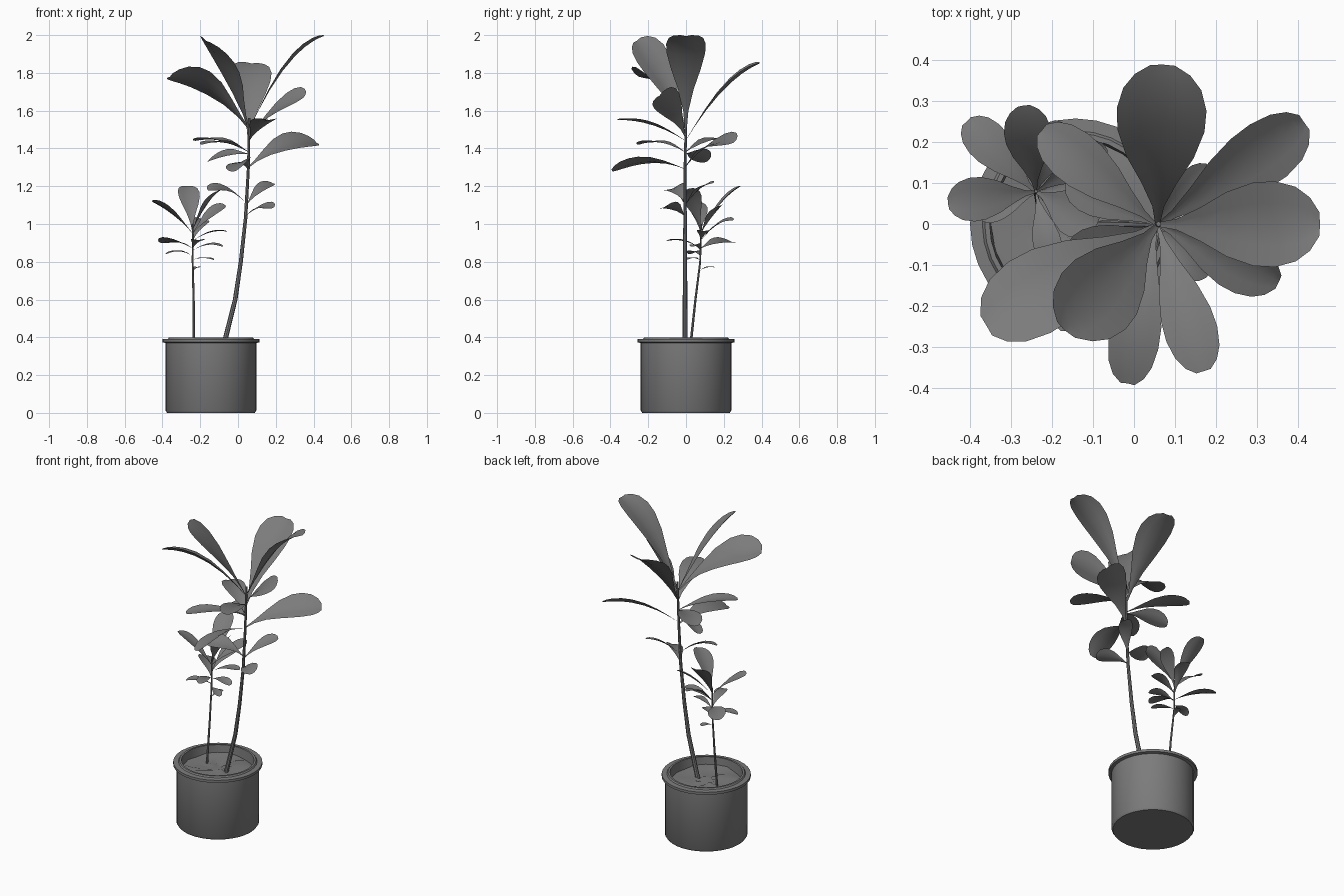
import bpy, bmesh, math, random
from mathutils import Vector

random.seed(4)
cube = bpy.data.objects.get("Cube")
if cube:
    bpy.data.objects.remove(cube)

grey = bpy.data.materials.new("dark grey")
grey.use_nodes = True
colour = (0.2, 0.2, 0.2, 1)
grey.diffuse_color = colour
grey.node_tree.nodes["Principled BSDF"].inputs["Base Color"].default_value = colour


def finish(bm, name, angle=35, normals=True):
    if normals:
        bmesh.ops.recalc_face_normals(bm, faces=bm.faces)
    mesh = bpy.data.meshes.new(name)
    bm.to_mesh(mesh)
    bm.free()
    mesh.materials.append(grey)
    obj = bpy.data.objects.new(name, mesh)
    bpy.context.collection.objects.link(obj)
    bpy.ops.object.select_all(action="DESELECT")
    obj.select_set(True)
    bpy.context.view_layer.objects.active = obj
    bpy.ops.object.shade_smooth_by_angle(angle=math.radians(angle))


def ring(bm, centre, radius, sides):
    return [bm.verts.new((centre[0] + radius * math.cos(a), centre[1] + radius * math.sin(a), centre[2]))
            for a in (math.tau * i / sides for i in range(sides))]


def bridge(bm, low, high):
    for i in range(len(low)):
        j = (i + 1) % len(low)
        bm.faces.new((low[i], low[j], high[j], high[i]))


def stacked(name, levels, sides):
    """Rings of (centre, radius) joined from first to last and capped."""
    bm = bmesh.new()
    rings = [ring(bm, c, r, sides) for c, r in levels]
    for low, high in zip(rings, rings[1:]):
        bridge(bm, low, high)
    bm.faces.new(rings[0][::-1])
    bm.faces.new(rings[-1])
    finish(bm, name)


# Pot with a projecting rim and an inner lip
POT_X = -0.143
profile = [(0.232, 0), (0.24, 0.012), (0.24, 0.37), (0.258, 0.374), (0.258, 0.39),
           (0.228, 0.392), (0.222, 0.4), (0.21, 0.4), (0.205, 0.32)]
stacked("pot", [((POT_X, 0, z), r) for r, z in profile], 32)

# Uneven soil
bm = bmesh.new()
rings = [ring(bm, (POT_X, 0, 0.345), r, 20) for r in (0.207, 0.15, 0.09, 0.04)]
for outer, inner in zip(rings, rings[1:]):
    bridge(bm, outer, inner)
bm.faces.new(rings[-1])
for v in bm.verts:
    v.co.z += random.uniform(-0.008, 0.012)
finish(bm, "soil")

# Stems
tall = [Vector(p) for p in ((-0.085, -0.005, 0.32), (-0.015, -0.005, 0.6), (0.015, -0.005, 0.8),
                            (0.04, -0.005, 1.03), (0.055, -0.005, 1.3), (0.06, 0, 1.56))]
short = [Vector(p) for p in ((-0.235, 0.02, 0.32), (-0.235, 0.05, 0.6), (-0.24, 0.075, 0.8), (-0.24, 0.08, 1.0))]


def stem(name, path, thick, thin):
    n = len(path) - 1
    stacked(name, [(p, thick + (thin - thick) * i / n) for i, p in enumerate(path)], 8)


stem("tall_stem", tall, 0.014, 0.006)
stem("short_stem", short, 0.007, 0.004)


def on_stem(path, z):
    for a, b in zip(path, path[1:]):
        if z <= b.z:
            return a.lerp(b, (z - a.z) / (b.z - a.z))
    return path[-1].copy()


# Leaf: narrow base, broad rounded end, arched along its length and rolled about it
OUTLINE = ((0, 0.05), (0.12, 0.13), (0.28, 0.4), (0.45, 0.75), (0.62, 0.97),
           (0.75, 1), (0.87, 0.87), (0.95, 0.62), (1, 0.28))


def leaf(name, path, z, tip, width, lift, roll):
    base, tip = on_stem(path, z), Vector(tip)
    middle = (base + tip) / 2 + Vector((0, 0, 2 * lift))
    chord = tip - base
    roll = math.radians(roll)
    side = Vector((-chord.y, chord.x, 0)).normalized() * math.cos(roll)
    side.z = math.sin(roll)
    bm = bmesh.new()
    rows = []
    for t, w in OUTLINE:
        p = base * (1 - t) ** 2 + middle * 2 * t * (1 - t) + tip * t * t
        along = (middle - base) * (1 - t) + (tip - middle) * t
        up = along.cross(side).normalized()
        up *= -1 if up.z < 0 else 1
        rows.append([bm.verts.new(p + side * s * w * width / 2 + up * abs(s) * w * width * 0.09)
                     for s in (-1, -0.5, 0, 0.5, 1)])
    for a, b in zip(rows, rows[1:]):
        for i in range(4):
            bm.faces.new((a[i], b[i], b[i + 1], a[i + 1]))
    finish(bm, name, 60, False)


# Each leaf: height on stem, tip, width, arch, roll in degrees
tall_leaves = [
    (1.44, (0.07, 0.39, 1.85), 0.22, 0.06, 4),
    (1.5, (0.455, 0.0, 1.995), 0.21, 0.09, 0),
    (1.3, (0.415, 0.25, 1.43), 0.175, 0.05, 27),
    (1.46, (0.355, -0.14, 1.68), 0.165, 0.04, 40),
    (1.44, (0.17, -0.36, 1.55), 0.13, 0.03, 0),
    (1.29, (-0.015, -0.39, 1.28), 0.13, 0.045, 18),
    (1.5, (-0.17, -0.26, 1.97), 0.23, 0.05, -25),
    (1.5, (-0.36, -0.25, 1.78), 0.22, 0.08, 23),
    (1.38, (-0.225, 0.23, 1.44), 0.13, 0.03, 0),
    (1.38, (-0.19, -0.25, 1.42), 0.11, 0.03, 0),
    (1.37, (-0.16, 0.11, 1.33), 0.115, 0.02, -25),
    (1.11, (-0.16, -0.08, 1.18), 0.115, 0.035, -20),
    (1.1, (0.185, 0.14, 1.215), 0.085, 0.025, 17),
    (1.04, (0.185, -0.12, 1.085), 0.1, 0.025, 20),
]
short_leaves = [
    (0.95, (-0.455, 0.05, 1.12), 0.11, 0.02, 12),
    (0.87, (-0.41, 0.25, 0.9), 0.105, 0.02, 15),
    (0.96, (-0.27, 0.29, 1.2), 0.115, 0.03, 0),
    (0.97, (-0.09, 0.0, 1.18), 0.12, 0.03, 15),
    (0.95, (-0.07, 0.19, 1.1), 0.085, 0.02, 22),
    (0.91, (-0.06, 0.1, 0.96), 0.07, 0.02, 0),
    (0.91, (-0.18, 0.25, 1.02), 0.09, 0.03, 15),
    (0.87, (-0.2, -0.1, 0.91), 0.07, 0.02, 0),
    (0.86, (-0.08, 0.04, 0.88), 0.06, 0.02, 10),
    (0.83, (-0.38, 0.02, 0.84), 0.06, 0.02, 0),
    (0.81, (-0.13, 0.0, 0.81), 0.05, 0.01, 0),
    (0.75, (-0.21, 0.15, 0.77), 0.04, 0.01, 0),
]
for name, path, leaves in (("tall_leaf", tall, tall_leaves), ("short_leaf", short, short_leaves)):
    for i, spec in enumerate(leaves, 1):
        leaf(f"{name}_{i}", path, *spec)
